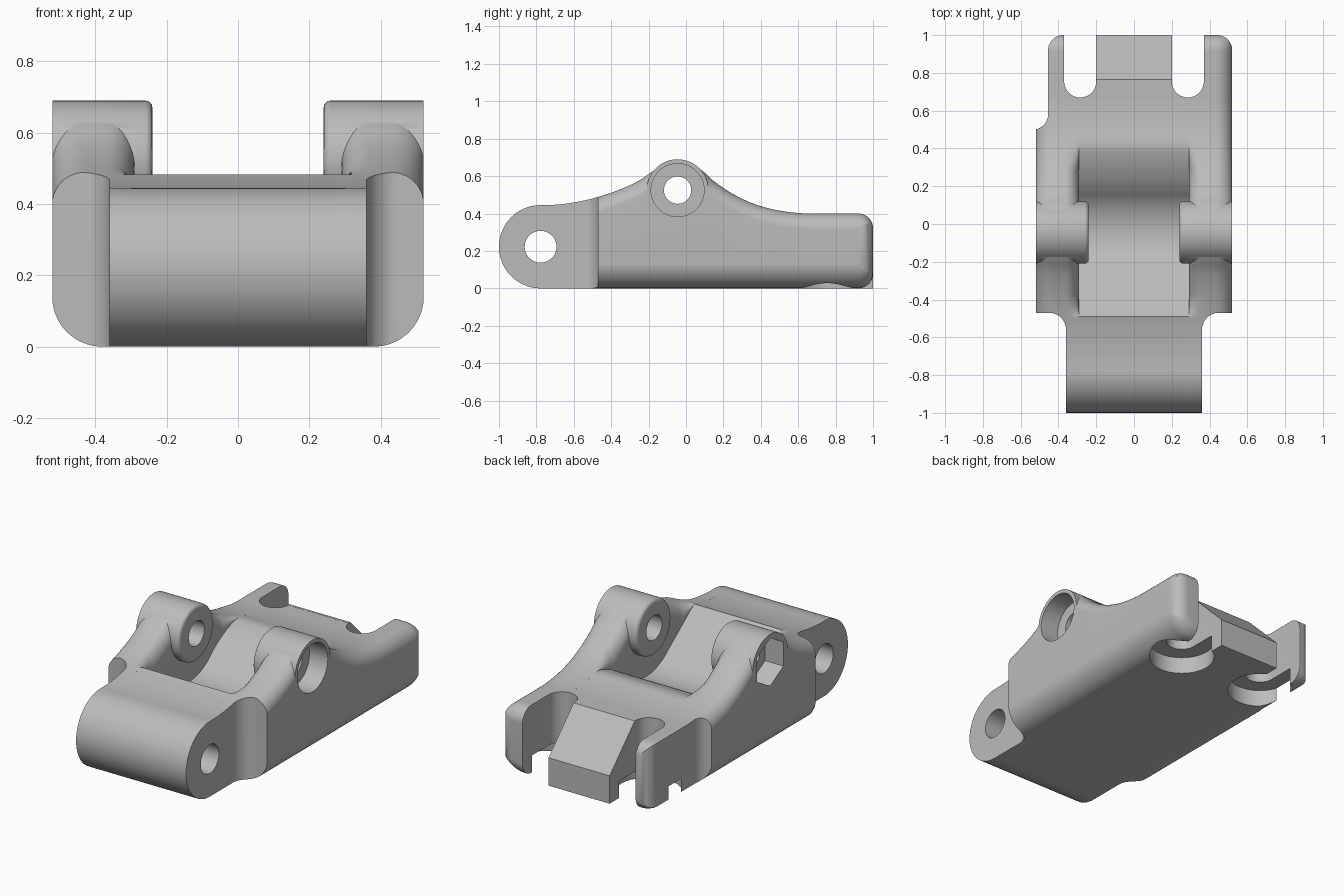
import bpy, bmesh, math
from math import sin, cos, radians, sqrt, pi

if "Cube" in bpy.data.objects:
    bpy.data.objects.remove(bpy.data.objects["Cube"])

grey = bpy.data.materials.new("grey_metal")
grey.diffuse_color = (0.5, 0.5, 0.5, 1)
grey.use_nodes = True
grey.node_tree.nodes["Principled BSDF"].inputs["Base Color"].default_value = grey.diffuse_color


def loft(name, rings):
    """Skin equal-length closed rings and cap both ends."""
    bm = bmesh.new()
    rows = [[bm.verts.new(p) for p in ring] for ring in rings]
    n = len(rows[0])
    for a, b in zip(rows, rows[1:]):
        for i in range(n):
            j = (i + 1) % n
            bm.faces.new((a[i], a[j], b[j], b[i]))
    bm.faces.new(rows[0][::-1])
    bm.faces.new(rows[-1])
    bmesh.ops.recalc_face_normals(bm, faces=bm.faces)
    me = bpy.data.meshes.new(name)
    bm.to_mesh(me)
    bm.free()
    ob = bpy.data.objects.new(name, me)
    bpy.context.collection.objects.link(ob)
    me.materials.append(grey)
    return ob


def arc(cx, cy, rx, a0, a1, n=10, ry=None):
    ry = rx if ry is None else ry
    return [(cx + rx * cos(radians(a0 + (a1 - a0) * i / n)),
             cy + ry * sin(radians(a0 + (a1 - a0) * i / n))) for i in range(n + 1)]


def circle(cy, cz, r, n=64, start=90):
    return arc(cy, cz, r, start, start + 360 * (n - 1) / n, n - 1)


def prism_x(name, pts, x0, x1):
    return loft(name, [[(x, y, z) for y, z in pts] for x in (x0, x1)])


def prism_z(name, pts, z0, z1):
    return loft(name, [[(x, y, z) for x, y in pts] for z in (z0, z1)])


def combine(target, tool, op):
    m = target.modifiers.new(op, 'BOOLEAN')
    m.operation, m.object, m.solver = op, tool, 'EXACT'
    bpy.context.view_layer.objects.active = target
    bpy.ops.object.modifier_apply(modifier=m.name)
    bpy.data.objects.remove(tool)


# Side profile of the arms and ends
KY, KZ, KR = -0.7775, 0.2225, 0.2225      # front knuckle
BY, BZ, BR = -0.045, 0.525, 0.165         # pivot bosses
TOP = [(-0.85, 0.445), (-0.7775, 0.445), (-0.7, 0.447), (-0.6, 0.459), (-0.49, 0.483),
       (-0.35, 0.53), (-0.25, 0.577), (-0.16, 0.635), (-0.045, 0.66), (0.07, 0.64),
       (0.15, 0.572), (0.25, 0.505), (0.35, 0.457), (0.45, 0.426), (0.55, 0.408),
       (0.65, 0.4), (0.8, 0.4), (1.1, 0.4)]


def spline(y):
    for i in range(1, len(TOP) - 2):
        if y <= TOP[i + 1][0]:
            break
    (ya, za), (y0, z0), (y1, z1), (yb, zb) = TOP[i - 1:i + 3]
    d = y1 - y0
    m0, m1 = (z1 - za) / (y1 - ya) * d, (zb - z0) / (yb - y0) * d
    t = (y - y0) / d
    if y >= 0.65:
        return 0.4
    return ((2*t**3 - 3*t*t + 1) * z0 + (t**3 - 2*t*t + t) * m0
            + (3*t*t - 2*t**3) * z1 + (t**3 - t*t) * m1)


def valley(y):
    """Floor between the arms: ramp, arc around the pivot, rounded ridge."""
    if y < -0.223:
        return 0.482 - 0.741 * (y + 0.49)
    if y < 0.155:
        return BZ - sqrt(0.09 - (y - BY) ** 2)
    return 0.445 - 0.565 + sqrt(0.565 ** 2 - min(0.53 - y, 0.53) ** 2) if y < 0.53 else 0.445


def section(y):
    lo, drop = 0.0, 0.0
    if y < KY:
        half = sqrt(max(KR ** 2 - (y - KY) ** 2, 0))
        lo, h = KZ - half, KZ + half
    else:
        h = spline(y)
    if y > 0.92:
        drop = 0.08 - sqrt(max(0.0064 - (y - 0.92) ** 2, 0))
        lo, h = drop, h - drop
    v = h
    if -0.49 < y < 0.65:
        v = valley(y)
        k = max(0.02 - abs(v - h), 0) if y > 0.2 else 0
        v = min(v, h) - k * k / 0.08
    v = min(v, h - 0.0008)
    s = min(1, (h - lo) / 0.25)
    rz, r, rb, w = min(0.1, 0.9 * (h - v)), 0.09 * s, 0.14 * s, 0.521
    half = [(0.29, v)] + arc(0.365, h - rz, 0.075, 180, 90, 8, rz)
    half += arc(w - r, h - r, r, 90, 0) + arc(w - rb, lo + rb, rb, 0, -90)
    pts = half + [(-x, z) for x, z in half[::-1]]
    return [(x, y, z) for x, z in pts]


# Main body, skinned along y
ys = [KY - KR * cos(radians(a)) for a in range(2, 90, 4)]
ys += [-0.77 + 0.01 * i for i in range(169)]
ys += [0.92 + 0.08 * sin(radians(9 * i)) for i in range(11)]
rings = [section(y) for y in ys]
rings.append([(x, 1.003, z) for x, y, z in rings[-1]])
body = loft("hinge_body", rings)

# Pivot bosses with rounded inner rims
for s in (-1, 1):
    prof = [(0.24, 0.145), (0.2415, 0.153), (0.246, 0.159), (0.252, 0.1635), (0.26, BR), (0.55, BR)]
    boss = loft("boss", [[(s * x, y, z) for y, z in circle(BY, BZ, r)] for x, r in prof])
    combine(body, boss, 'UNION')

# Trim to the outline seen from above: knuckle, legs, slots, side step
plan = [(-0.36, -1.05), (0.36, -1.05)] + arc(0.45, -0.56, 0.09, 180, 90)
plan += [(0.52, -0.47)] + arc(0.44, 0.92, 0.08, 0, 90) + [(0.37, 1.0)]
plan += arc(0.285, 0.755, 0.085, 0, -180, 20) + arc(-0.285, 0.755, 0.085, 0, -180, 20)
plan += [(-0.37, 1.0)] + arc(-0.375, 0.92, 0.08, 90, 180)
plan += arc(-0.535, 0.58, 0.08, 0, -79) + [(-0.52, 0.495), (-0.52, -0.47)]
plan += arc(-0.45, -0.56, 0.09, 90, 0)
combine(body, prism_z("plan", plan, -0.2, 1.0), 'INTERSECT')

# Sloped tongue between the slots
tongue = [(0.752, 0), (1.0, 0), (1.0, 0.165), (0.765, 0.4), (0.752, 0.4)]
combine(body, prism_x("tongue", tongue, -0.2, 0.2), 'UNION')

# Round recesses under the slots
for s in (-1, 1):
    combine(body, prism_z("recess", circle(s * 0.285, 0.755, 0.18), -0.1, 0.1), 'DIFFERENCE')

# Pin holes, round bolt-head seat (right) and hex nut seat (left)
combine(body, prism_x("knuckle_hole", circle(KY, KZ, 0.085), -0.7, 0.7), 'DIFFERENCE')
combine(body, prism_x("pivot_hole", circle(BY, BZ, 0.073), -0.7, 0.7), 'DIFFERENCE')
combine(body, prism_x("bolt_seat", circle(BY, BZ, 0.142), 0.4, 0.7), 'DIFFERENCE')
combine(body, prism_x("nut_seat", circle(BY, BZ, 0.142, 6), -0.7, -0.4), 'DIFFERENCE')

# Smooth shading with sharp machined edges
bpy.ops.object.select_all(action='DESELECT')
body.select_set(True)
bpy.context.view_layer.objects.active = body
bpy.ops.object.shade_smooth_by_angle(angle=radians(30))
